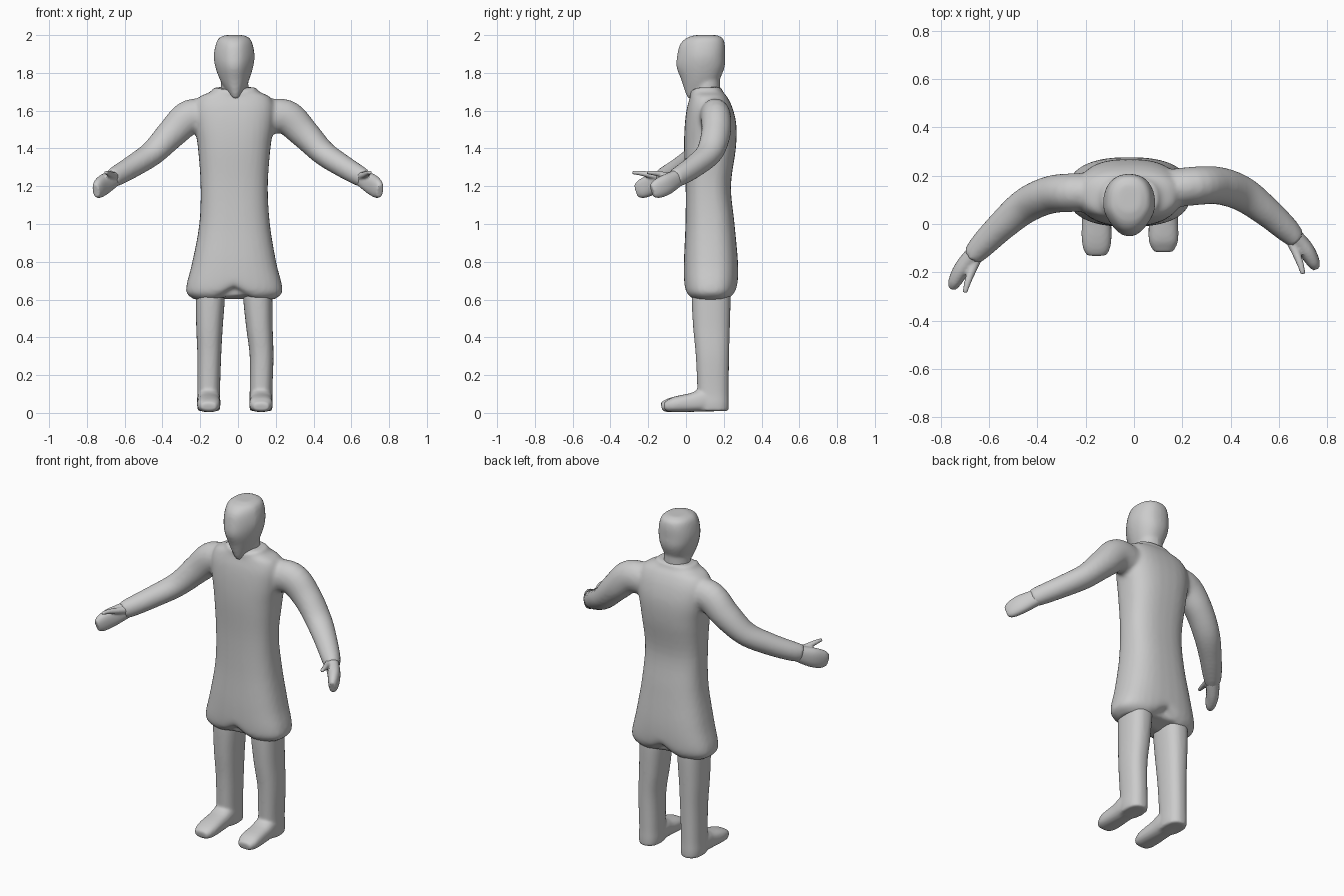
import bpy, bmesh, math
from mathutils import Vector

cube = bpy.data.objects.get("Cube")
if cube:
    bpy.data.objects.remove(cube)

grey = bpy.data.materials.new("plain_grey")
grey.use_nodes = True
GREY = (0.6, 0.6, 0.6, 1)
grey.diffuse_color = GREY
grey.node_tree.nodes["Principled BSDF"].inputs["Base Color"].default_value = GREY


def spline(rows, steps=5):
    """Pass a smooth curve through rows of numbers."""
    out = []
    for i in range(len(rows) - 1):
        a, b, c, d = (rows[max(0, min(len(rows) - 1, i + k))] for k in (-1, 0, 1, 2))
        for s in range(steps):
            t = s / steps
            out.append([q + t * ((r - p) / 2 + t * ((2 * p - 5 * q + 4 * r - s2) / 2
                        + t * (3 * q - p - 3 * r + s2) / 2))
                        for p, q, r, s2 in zip(a, b, c, d)])
    return out + [list(rows[-1])]


def loft(bm, rows, power=2.0, upright=False, sides=32):
    """Closed tube; each row is centre x, y, z, half width, half depth."""
    rows = spline(rows)
    pts = [Vector(r[:3]) for r in rows]
    rings = []
    for i, r in enumerate(rows):
        if upright:
            u, v = Vector((1, 0, 0)), Vector((0, 1, 0))
        else:
            t = (pts[min(i + 1, len(pts) - 1)] - pts[max(i - 1, 0)]).normalized()
            u = t.cross(Vector((0, 0, 1))).normalized()
            v = u.cross(t)
        ring = []
        for k in range(sides):
            a = math.tau * k / sides
            c, s = math.cos(a), math.sin(a)
            c = math.copysign(abs(c) ** (2 / power), c)
            s = math.copysign(abs(s) ** (2 / power), s)
            ring.append(bm.verts.new(pts[i] + u * c * r[3] + v * s * r[4]))
        rings.append(ring)
    for lo, hi in zip(rings, rings[1:]):
        for k in range(sides):
            bm.faces.new((lo[k], lo[k - 1], hi[k - 1], hi[k]))
    bm.faces.new(rings[0])
    bm.faces.new(rings[-1][::-1])


def finish(name, bm, voxel=0.011, smooth=6):
    """Fuse overlapping tubes into one soft skin."""
    bmesh.ops.recalc_face_normals(bm, faces=bm.faces)
    mesh = bpy.data.meshes.new(name)
    bm.to_mesh(mesh)
    bm.free()
    mesh.materials.append(grey)
    obj = bpy.data.objects.new(name, mesh)
    bpy.context.collection.objects.link(obj)
    remesh = obj.modifiers.new("fuse", 'REMESH')
    remesh.mode = 'VOXEL'
    remesh.voxel_size = voxel
    remesh.use_smooth_shade = True
    soft = obj.modifiers.new("soften", 'SMOOTH')
    soft.factor = 0.5
    soft.iterations = smooth


def arm_rows(rows, side):
    """Mirror to a side; the left arm swings slightly further back."""
    swing = 0.11 if side > 0 else 0
    return [(side * x, y + swing * x, z, w, d) for x, y, z, w, d in rows]


# Coat body with flared hem and collar
coat = bmesh.new()
loft(coat, [
    (-.02, .13, .60, .21, .10), (-.02, .13, .63, .25, .13), (-.02, .132, .68, .252, .142),
    (-.02, .132, .80, .222, .143), (-.018, .127, 1.0, .187, .13), (-.02, .118, 1.2, .178, .12),
    (-.02, .127, 1.4, .192, .137), (-.02, .13, 1.52, .21, .137), (-.02, .126, 1.61, .215, .122),
    (-.018, .12, 1.67, .19, .10), (-.016, .11, 1.70, .13, .085), (-.016, .105, 1.725, .112, .085)],
    power=2.6, upright=True)
for v in coat.verts:
    # hem rises at the middle, collar dips at the throat
    if v.co.z < .72:
        v.co.z += .05 * math.exp(-((v.co.x + .02) / .06) ** 2) * (.72 - v.co.z) / .1
    if v.co.z > 1.69 and v.co.y < .08:
        v.co.z -= .04 * math.exp(-((v.co.x + .01) / .06) ** 2)

# Sleeves
SLEEVE = [(.12, .13, 1.56, .08, .09), (.25, .13, 1.568, .08, .092), (.35, .12, 1.48, .078, .08),
          (.45, .075, 1.378, .073, .066), (.55, -.01, 1.31, .062, .06),
          (.63, -.09, 1.262, .053, .055), (.67, -.135, 1.24, .042, .05)]
for side in (-1, 1):
    loft(coat, arm_rows(SLEEVE, side))
finish("coat", coat)

# Hands: flat palm with a thumb
PALM = [(.62, -.08, 1.268, .036, .04), (.68, -.145, 1.228, .036, .05), (.715, -.19, 1.205, .034, .055),
        (.74, -.235, 1.185, .028, .05), (.752, -.262, 1.175, .018, .035)]
THUMB = [(.645, -.13, 1.25, .022, .022), (.67, -.19, 1.26, .018, .017),
         (.69, -.245, 1.27, .014, .013), (.70, -.285, 1.272, .01, .009)]
for side, word in ((-1, "right"), (1, "left")):
    hand = bmesh.new()
    loft(hand, arm_rows(PALM, side), power=2.3)
    loft(hand, arm_rows(THUMB, side))
    finish(word + "_hand", hand, voxel=.006, smooth=4)

# Legs with shoes
for word, hip, ankle, toe in (("right", -.147, -.155, -.13), ("left", .105, .122, -.115)):
    leg = bmesh.new()
    loft(leg, [
        (ankle, .145, .01, .058, .08), (ankle, .143, .05, .062, .084), (ankle, .143, .12, .06, .083),
        (ankle + .003, .14, .3, .063, .088), ((hip + ankle) / 2, .135, .45, .07, .097),
        (hip, .133, .6, .077, .103), (hip, .133, .68, .075, .1)], power=2.4, upright=True)
    loft(leg, [
        (ankle, .19, .055, .05, .046), (ankle, .1, .066, .06, .06), (ankle, .03, .055, .06, .05),
        (ankle, -.05, .046, .062, .042), (ankle, toe + .03, .038, .056, .034),
        (ankle, toe, .032, .04, .022)], power=2.6)
    finish(word + "_leg", leg, voxel=.008)

# Head and neck
head = bmesh.new()
loft(head, [
    (-.012, .05, 1.665, .022, .04), (-.014, .07, 1.70, .045, .075), (-.018, .076, 1.76, .076, .10),
    (-.02, .077, 1.83, .10, .127), (-.02, .08, 1.89, .108, .127), (-.02, .087, 1.95, .098, .119),
    (-.02, .098, 1.985, .08, .095), (-.02, .105, 2.0, .045, .055)], power=2.3, upright=True)
for v in head.verts:
    # face narrows toward the front
    front = max(0, min(1, (.06 - v.co.y) / .11))
    v.co.x = -.018 + (v.co.x + .018) * (1 - .3 * front)
loft(head, [(-.018, .11, 1.64, .08, .07), (-.018, .11, 1.70, .075, .07),
            (-.018, .11, 1.80, .07, .07)], upright=True)
finish("head", head, voxel=.009)
